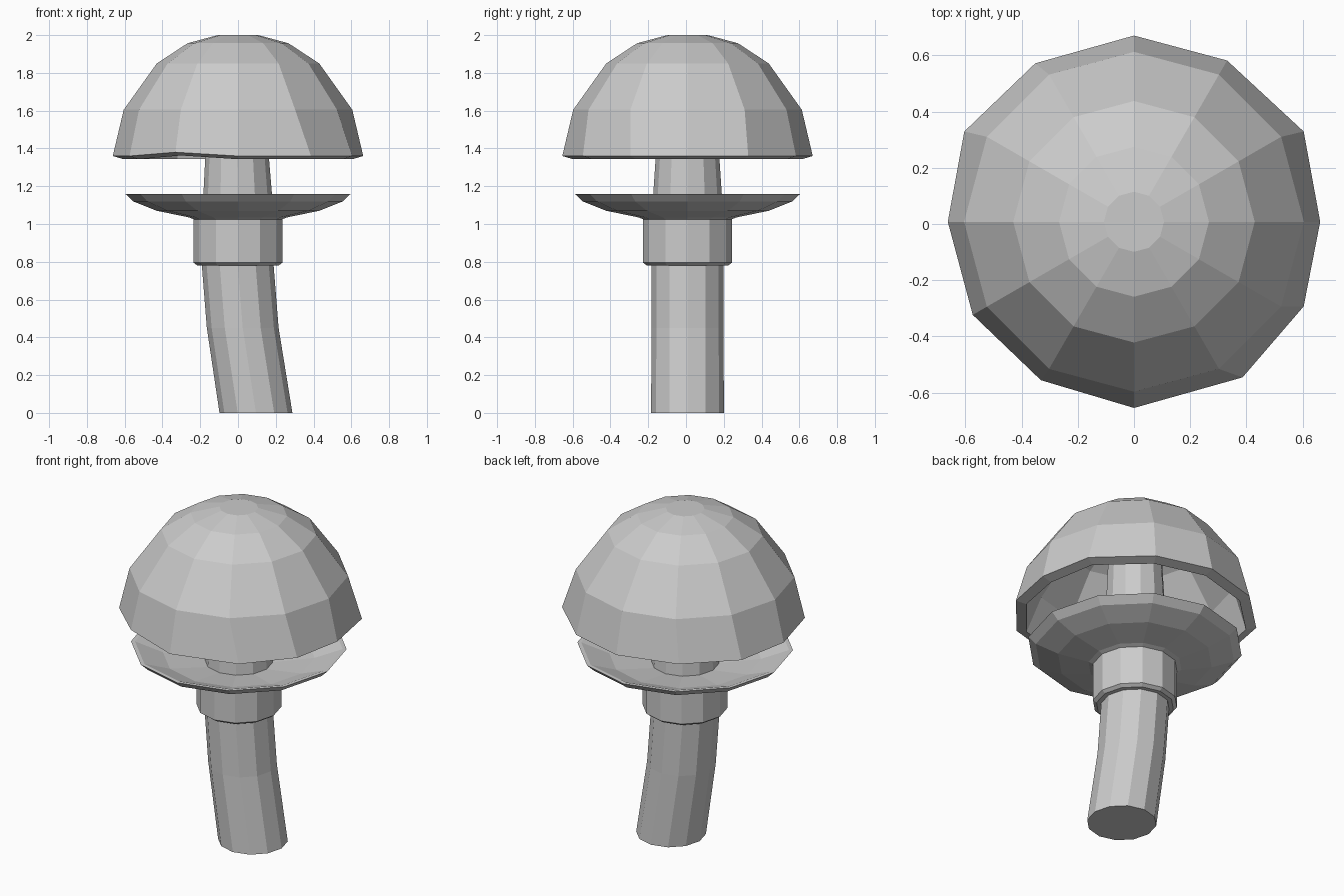
import bpy, bmesh
from math import cos, sin, pi

if "Cube" in bpy.data.objects:
    bpy.data.objects.remove(bpy.data.objects["Cube"])

SIDES = 12
CY = 0.008  # slight offset of the common axis in y


def lathe(name, rings, closed=False):
    """Skin 12-sided rings given as (centre_x, radius, z); cap the ends or close the loop."""
    bm = bmesh.new()
    loops = []
    for cx, r, z in rings:
        loops.append([bm.verts.new((cx + r * cos(2 * pi * i / SIDES),
                                    CY + r * sin(2 * pi * i / SIDES), z))
                      for i in range(SIDES)])
    pairs = list(zip(loops, loops[1:]))
    if closed:
        pairs.append((loops[-1], loops[0]))
    else:
        bm.faces.new(loops[0][::-1])
        bm.faces.new(loops[-1])
    for a, b in pairs:
        for i in range(SIDES):
            j = (i + 1) % SIDES
            bm.faces.new((a[i], a[j], b[j], b[i]))
    bmesh.ops.recalc_face_normals(bm, faces=bm.faces)
    me = bpy.data.meshes.new(name)
    bm.to_mesh(me)
    bm.free()
    ob = bpy.data.objects.new(name, me)
    bpy.context.collection.objects.link(ob)
    return ob


# Bent stem, leaning towards +x at the foot and running up into the cap
lathe("stem", [(0.095, 0.193, 0), (0.025, 0.19, 0.45), (-0.003, 0.19, 0.8),
               (0, 0.188, 1.06), (-0.005, 0.168, 1.36), (0, 0.14, 1.92)])

# Collar sleeve flaring into a thin dished skirt
profile = [(0.18, 0.78), (0.215, 0.78), (0.235, 0.795), (0.235, 1.025), (0.26, 1.035),
           (0.43, 1.07), (0.555, 1.12), (0.597, 1.16),
           (0.575, 1.16), (0.42, 1.10), (0.18, 1.063)]
lathe("skirt_ring", [(0, r, z) for r, z in profile], closed=True)

# Hollow cap: outer dome down to the rim, then back up inside
outer = [(0.107, 2.0), (0.267, 1.957), (0.43, 1.85), (0.605, 1.605), (0.663, 1.36)]
inner = [(0.605, 1.343), (0.55, 1.58), (0.385, 1.81), (0.24, 1.905), (0.09, 1.94)]
cap = lathe("cap", [(0, r, z) for r, z in outer + inner])

# Small irregularities along the rim (side index -> x, y, z shift)
nudges = {8: (0, 0.01, 0.02), 10: (0.055, 0.02, 0), 11: (0.03, 0.03, 0),
          1: (0.03, -0.01, 0), 5: (-0.03, -0.01, 0), 4: (-0.02, -0.01, 0)}
for side, (dx, dy, dz) in nudges.items():
    for ring in (4, 5):
        v = cap.data.vertices[ring * SIDES + side]
        v.co.x += dx
        v.co.y += dy
        v.co.z += dz
